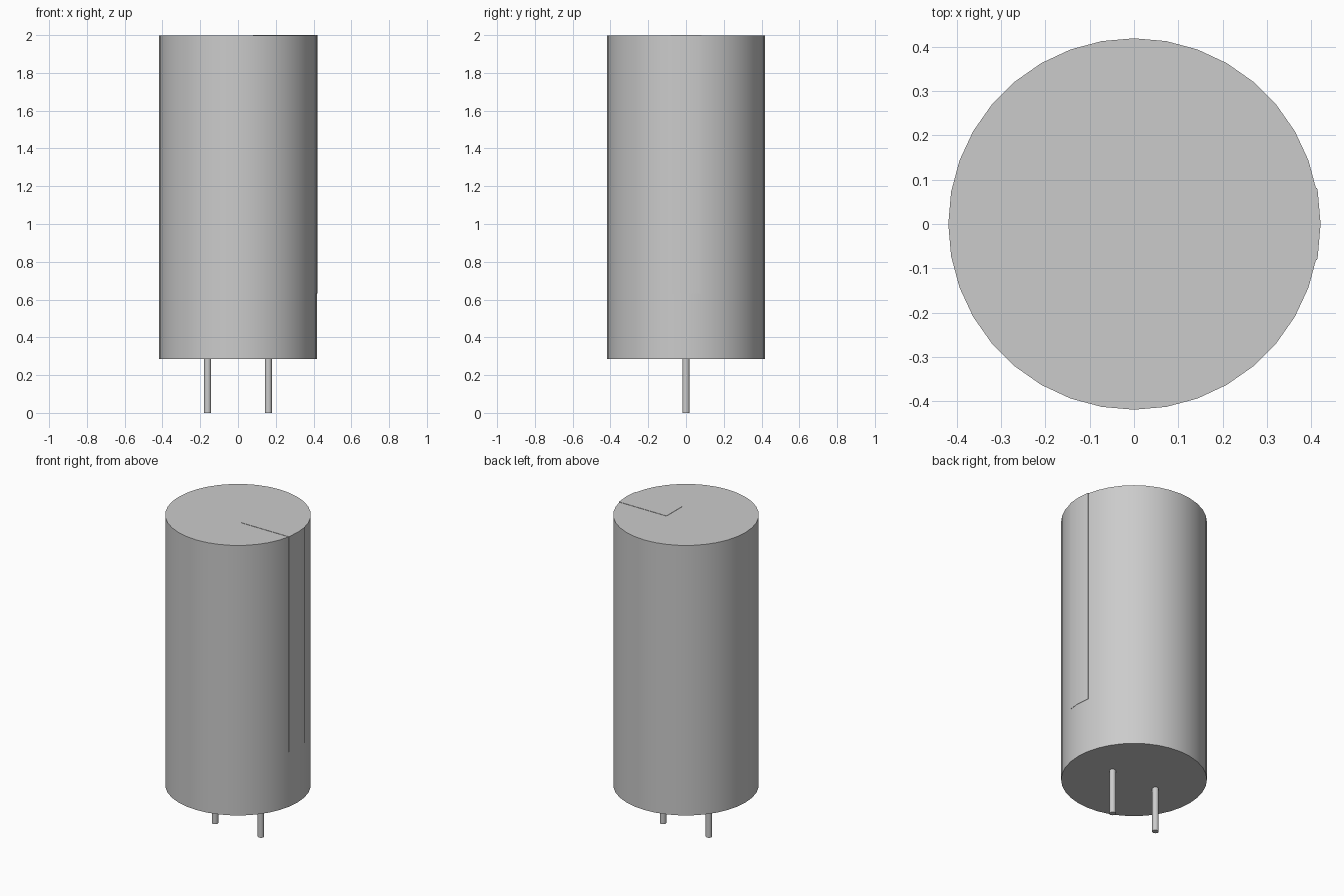
import bpy
import bmesh
from math import sin, cos, asin, radians

if "Cube" in bpy.data.objects:
    bpy.data.objects.remove(bpy.data.objects["Cube"])

RADIUS, BASE, TOP = 0.419, 0.285, 1.998
SKIN = 0.002      # thickness of the polarity strip
HALF = 0.081      # half width of the strip

grey = bpy.data.materials.new("light grey")
grey.use_nodes = True
grey.diffuse_color = (0.6, 0.6, 0.6, 1)
grey.node_tree.nodes["Principled BSDF"].inputs["Base Color"].default_value = (0.6, 0.6, 0.6, 1)


def prism(name, outline, z0, z1):
    """Extrude a flat outline upwards from z0 to z1."""
    bm = bmesh.new()
    face = bm.faces.new([bm.verts.new((x, y, z0)) for x, y in outline])
    up = bmesh.ops.extrude_face_region(bm, geom=[face])["geom"]
    moved = [v for v in up if isinstance(v, bmesh.types.BMVert)]
    bmesh.ops.translate(bm, verts=moved, vec=(0, 0, z1 - z0))
    bmesh.ops.recalc_face_normals(bm, faces=bm.faces)
    mesh = bpy.data.meshes.new(name)
    bm.to_mesh(mesh)
    bm.free()
    mesh.materials.append(grey)
    obj = bpy.data.objects.new(name, mesh)
    bpy.context.collection.objects.link(obj)
    bpy.ops.object.select_all(action="DESELECT")
    obj.select_set(True)
    bpy.context.view_layer.objects.active = obj
    bpy.ops.object.shade_smooth_by_angle(angle=radians(30))
    return obj


def circle(r, sides, cx=0):
    step = radians(360 / sides)
    return [(cx + r * cos(i * step), r * sin(i * step)) for i in range(sides)]


# Cylindrical can
prism("can_body", circle(RADIUS, 36), BASE, TOP)

# Polarity strip wrapping over the rim on the left side
r = RADIUS + SKIN
edge = asin(HALF / r)
arc = [-edge, -radians(10), 0, radians(10), edge]
outline = [(0.08, -HALF)] + [(r * cos(a), r * sin(a)) for a in arc] + [(0.08, HALF)]
prism("polarity_strip", outline, 0.633, TOP + SKIN)

# Two wire leads
for name, side in (("right_lead", -1), ("left_lead", 1)):
    prism(name, circle(0.019, 16, side * 0.161), 0, BASE + 0.01)
